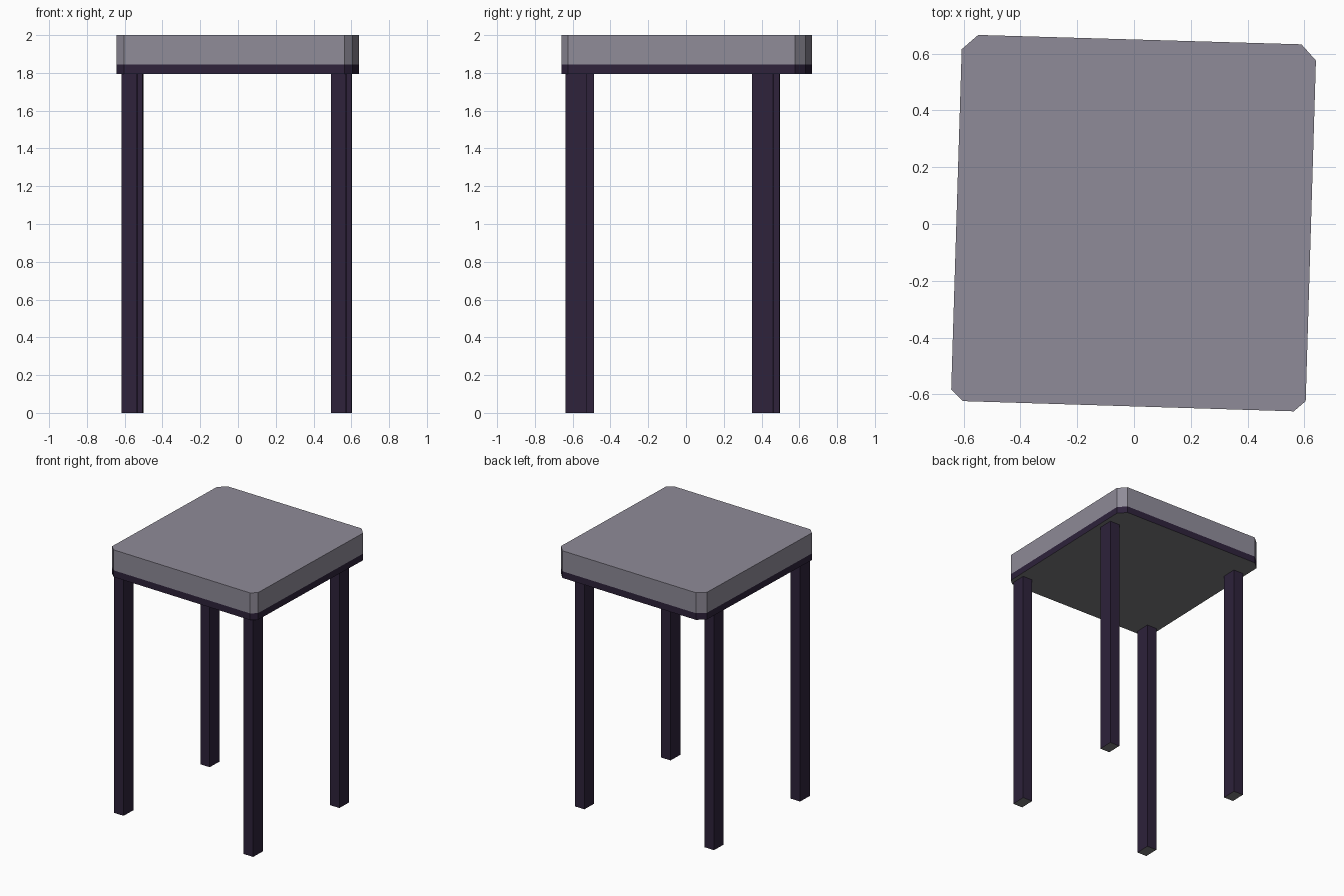
import bpy, bmesh, math

if "Cube" in bpy.data.objects:
    bpy.data.objects.remove(bpy.data.objects["Cube"])


def material(name, rgb):
    m = bpy.data.materials.new(name)
    m.diffuse_color = (*rgb, 1.0)
    m.use_nodes = True
    m.node_tree.nodes["Principled BSDF"].inputs["Base Color"].default_value = m.diffuse_color
    return m


CUSHION = material("grey cushion", (0.275, 0.26, 0.315))
FRAME = material("dark purple frame", (0.027, 0.016, 0.044))
BASE = material("plain grey underside", (0.2, 0.2, 0.205))


def prism(name, outline, z0, z1, side_mat, bottom_mat=None):
    """Extrude a flat outline between two heights; faces pointing down can differ."""
    bm = bmesh.new()
    face = bm.faces.new([bm.verts.new((x, y, z0)) for x, y in outline])
    ext = bmesh.ops.extrude_face_region(bm, geom=[face])["geom"]
    for v in ext:
        if isinstance(v, bmesh.types.BMVert):
            v.co.z = z1
    bmesh.ops.recalc_face_normals(bm, faces=bm.faces)
    me = bpy.data.meshes.new(name)
    me.materials.append(side_mat)
    if bottom_mat:
        me.materials.append(bottom_mat)
        for f in bm.faces:
            if f.normal.z < -0.5:
                f.material_index = 1
    bm.to_mesh(me)
    bm.free()
    ob = bpy.data.objects.new(name, me)
    bpy.context.collection.objects.link(ob)
    return ob


# Seat outline: a slightly turned square with uneven clipped corners
outline = [(-0.549, 0.666), (-0.607, 0.616), (-0.644, -0.583), (-0.603, -0.624),
           (0.563, -0.660), (0.605, -0.624), (0.641, 0.576), (0.590, 0.633)]
prism("seat_cushion", outline, 1.845, 2.0, CUSHION)
prism("seat_frame", outline, 1.795, 1.845, FRAME, BASE)

# Four legs, turned with the seat
turn = math.radians(-1.72)
w, d = 0.04, 0.056
legs = {"front_left_leg": (-0.574, -0.543), "front_right_leg": (0.534, -0.580),
        "back_left_leg": (-0.543, 0.440), "back_right_leg": (0.563, 0.407)}
c, s = math.cos(turn), math.sin(turn)
for name, (cx, cy) in legs.items():
    corners = [(-w, -d), (w, -d), (w, d), (-w, d)]
    prism(name, [(cx + x * c - y * s, cy + x * s + y * c) for x, y in corners],
          0.0, 1.797, FRAME, BASE)
